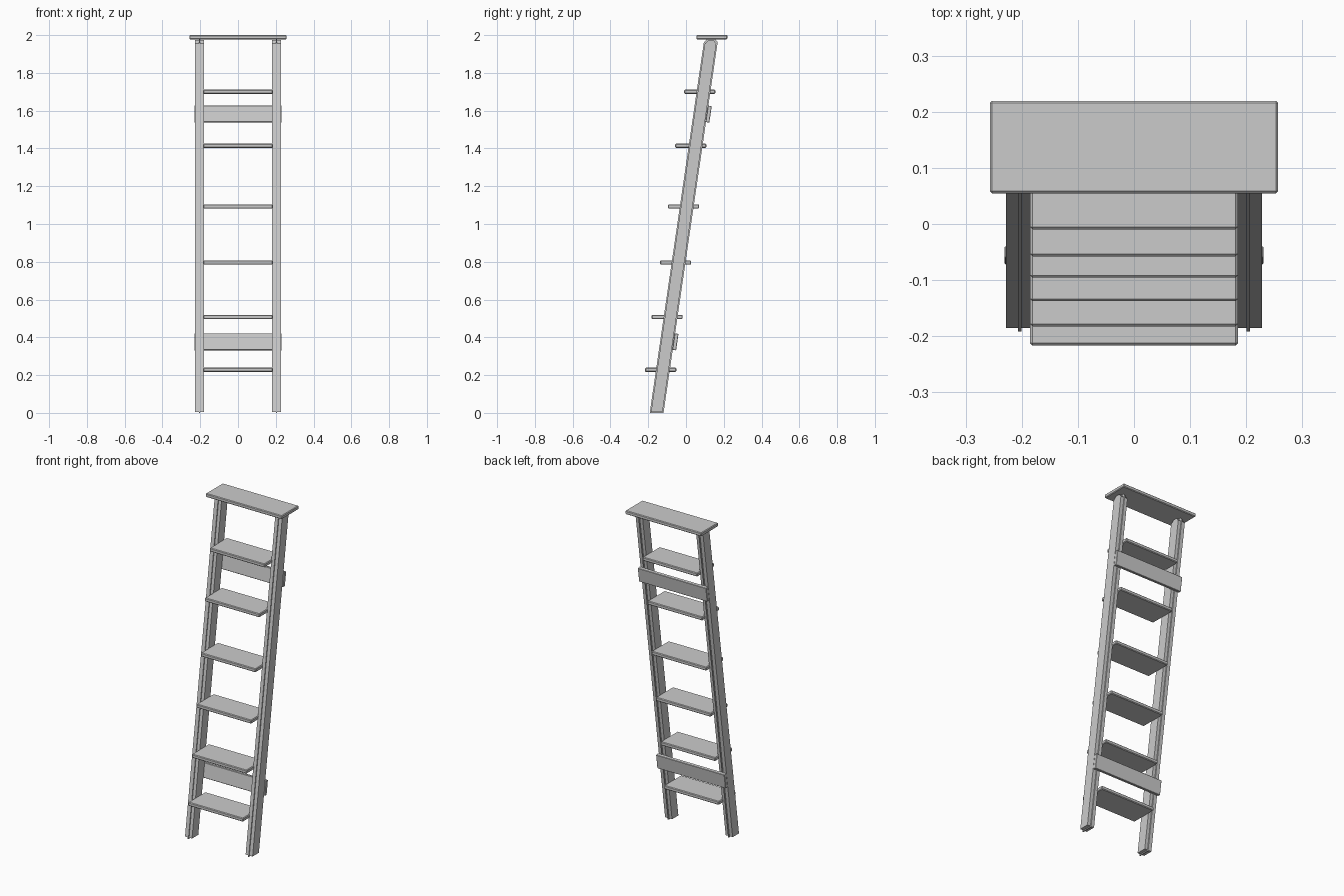
import bpy, bmesh
from math import atan
from mathutils import Matrix

if "Cube" in bpy.data.objects:
    bpy.data.objects.remove(bpy.data.objects["Cube"])

SLOPE = 0.146  # backward lean of the ladder (dy/dz)


def finish(name, bm):
    bmesh.ops.recalc_face_normals(bm, faces=bm.faces)
    me = bpy.data.meshes.new(name)
    bm.to_mesh(me)
    bm.free()
    ob = bpy.data.objects.new(name, me)
    bpy.context.collection.objects.link(ob)
    return ob


def board(name, size, loc, tilt=0.0, bevel=0.004):
    bm = bmesh.new()
    bmesh.ops.create_cube(bm, size=1)
    bmesh.ops.scale(bm, vec=size, verts=bm.verts)
    bmesh.ops.bevel(bm, geom=bm.edges[:], offset=bevel, segments=1, affect='EDGES')
    bm.transform(Matrix.Translation(loc) @ Matrix.Rotation(tilt, 4, 'X'))
    return finish(name, bm)


def leaning_prism(name, x0, x1, front, back, z0, top):
    # side profile with clipped top corners, extruded along x
    def p(off, z):
        return (x0, off + SLOPE * z, z)
    c = 0.018
    pts = [p(front, z0), p(back, z0), p(back, top - c), p(back - c, top),
           p(front + c, top), p(front, top - c)]
    bm = bmesh.new()
    f = bm.faces.new([bm.verts.new(v) for v in pts])
    r = bmesh.ops.extrude_face_region(bm, geom=[f])
    verts = [g for g in r['geom'] if isinstance(g, bmesh.types.BMVert)]
    bmesh.ops.translate(bm, vec=(x1 - x0, 0, 0), verts=verts)
    return finish(name, bm)


# side rails: two boards with a thin protruding strip between them
for side, s in (("left", -1), ("right", 1)):
    leaning_prism(f"{side}_rail_outer", s * 0.206, s * 0.228, -0.186, -0.125, 0.006, 1.973)
    leaning_prism(f"{side}_rail_inner", s * 0.181, s * 0.201, -0.186, -0.125, 0.006, 1.973)
    leaning_prism(f"{side}_rail_strip", s * 0.2005, s * 0.2065, -0.192, -0.119, 0.0, 1.981)

# treads
treads = [(-0.134, 0.228), (-0.100, 0.508), (-0.055, 0.796),
          (-0.013, 1.093), (0.025, 1.414), (0.073, 1.700)]
for i, (y, z) in enumerate(treads):
    board(f"tread_{i + 1}", (0.37, 0.165, 0.022), (0, y, z))

# back braces, tilted with the rails
for name, y, z in (("lower_brace", -0.056, 0.376), ("upper_brace", 0.120, 1.582)):
    board(name, (0.462, 0.020, 0.088), (0, y, z), -atan(SLOPE), 0.002)

# top plank
board("top_plank", (0.514, 0.165, 0.022), (0, 0.137, 1.989))
